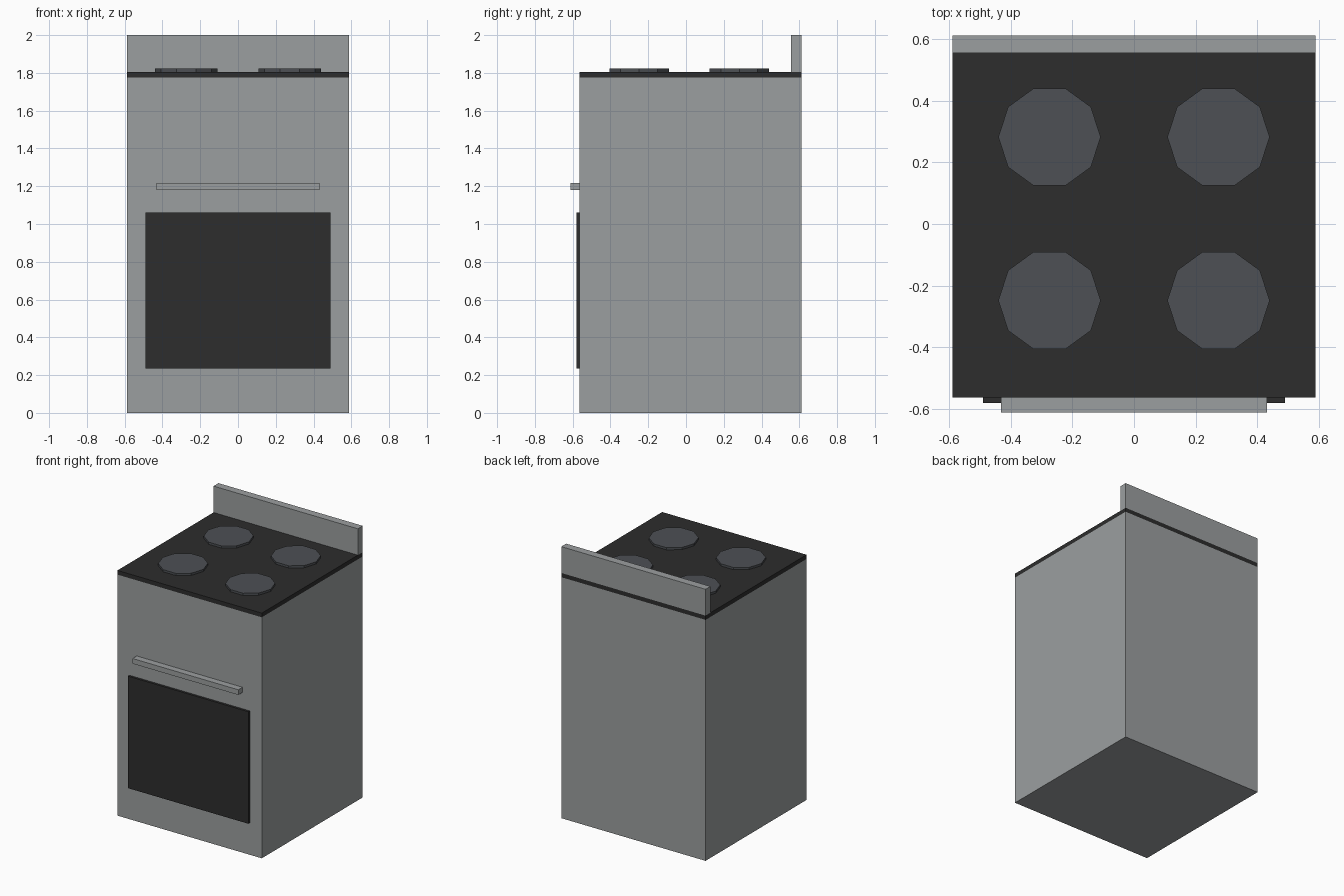
import bpy

cube = bpy.data.objects.get("Cube")
if cube:
    bpy.data.objects.remove(cube, do_unlink=True)


def material(name, rgb):
    mat = bpy.data.materials.new(name)
    mat.use_nodes = True
    mat.diffuse_color = (*rgb, 1)
    mat.node_tree.nodes["Principled BSDF"].inputs["Base Color"].default_value = (*rgb, 1)
    return mat


steel = material("steel grey", (0.33, 0.345, 0.35))
black = material("glass black", (0.026, 0.026, 0.026))
iron = material("burner grey", (0.074, 0.08, 0.089))


def box(name, mat, x, y, z):
    """Box symmetric in x, spanning the y and z ranges."""
    bpy.ops.mesh.primitive_cube_add(size=1, location=(0, sum(y) / 2, sum(z) / 2))
    ob = bpy.context.object
    ob.name = name
    ob.scale = (2 * x, y[1] - y[0], z[1] - z[0])
    bpy.ops.object.transform_apply(location=False, rotation=False, scale=True)
    ob.data.materials.append(mat)


WIDTH, FRONT, BACK = 0.588, -0.563, 0.612
BODY_TOP, HOB_TOP = 1.775, 1.806

# Cabinet, hob and rear upstand
box("cabinet", steel, WIDTH, (FRONT, BACK), (0, BODY_TOP))
box("hob", black, WIDTH, (FRONT, BACK), (BODY_TOP, HOB_TOP))
box("backsplash", steel, WIDTH, (0.555, BACK), (HOB_TOP, 2))

# Oven door glass and handle
box("oven_window", black, 0.49, (-0.58, FRONT), (0.235, 1.06))
box("oven_handle", steel, 0.431, (-0.612, FRONT), (1.18, 1.218))

# Four ten-sided burners, with a corner pointing along x
for row, y in (("front", -0.248), ("back", 0.282)):
    for side, x in (("left", 0.274), ("right", -0.274)):
        bpy.ops.mesh.primitive_cylinder_add(
            vertices=10, radius=0.166, depth=0.016,
            location=(x, y, HOB_TOP + 0.008), rotation=(0, 0, 1.5708))
        burner = bpy.context.object
        burner.name = f"{row}_{side}_burner"
        burner.data.materials.append(iron)
